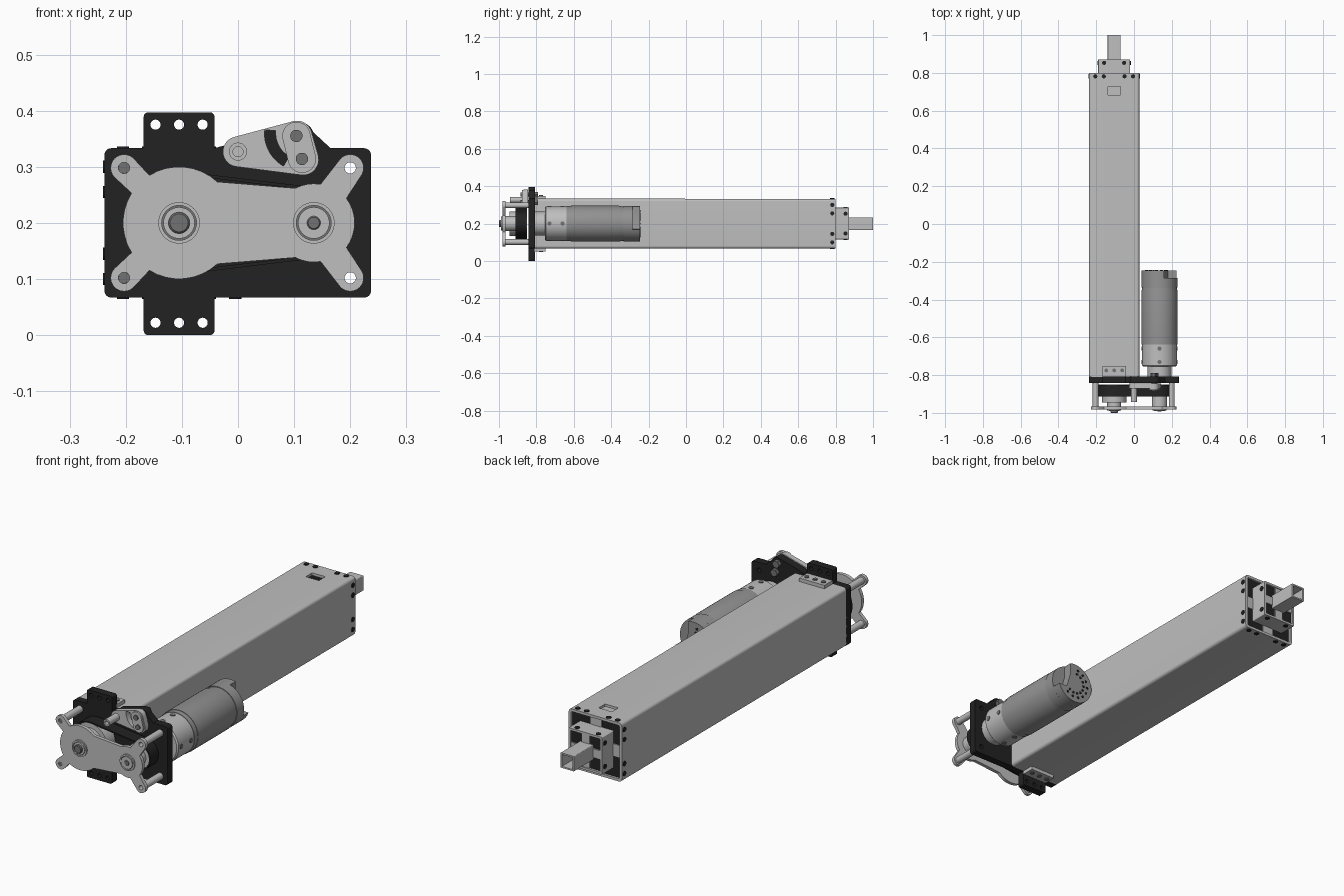
import bpy, bmesh
from math import cos, sin, radians, pi
from mathutils import Matrix, Vector

cube = bpy.data.objects.get("Cube")
if cube:
    bpy.data.objects.remove(cube, do_unlink=True)


def material(name, v):
    m = bpy.data.materials.new(name)
    m.use_nodes = True
    m.diffuse_color = (v, v, v, 1)
    node = next(n for n in m.node_tree.nodes if n.type == 'BSDF_PRINCIPLED')
    node.inputs["Base Color"].default_value = (v, v, v, 1)
    return m


ALU = material("light_grey_metal", 0.52)
MOTOR = material("motor_grey", 0.29)
STEEL = material("dark_steel", 0.17)
BLACK = material("black", 0.016)
made = []


def finish(name, bm, mat):
    bmesh.ops.remove_doubles(bm, verts=bm.verts, dist=1e-5)
    bmesh.ops.recalc_face_normals(bm, faces=bm.faces)
    me = bpy.data.meshes.new(name)
    bm.to_mesh(me)
    bm.free()
    me.materials.clear()
    me.materials.append(mat)
    ob = bpy.data.objects.new(name, me)
    bpy.context.collection.objects.link(ob)
    made.append(ob)
    return ob


def path(arcs):
    """Points along arcs (x, z, radius, start, end) joined by straight lines."""
    pts = []
    for x, z, r, *ang in arcs:
        if r == 0:
            pts.append((x, z))
            continue
        a, b = ang
        n = max(3, int(abs(b - a) / 9))
        for i in range(n + 1):
            t = radians(a + (b - a) * i / n)
            pts.append((x + r * cos(t), z + r * sin(t)))
    return pts


def circle(x, z, r):
    return path([(x, z, r, 0, 351)])


def square(x, z, h, r):
    k = h - r
    return path([(x + k, z + k, r, 0, 90), (x - k, z + k, r, 90, 180),
                 (x - k, z - k, r, 180, 270), (x + k, z - k, r, 270, 360)])


def slab(name, outline, holes, y0, y1, mat):
    """Flat profile with holes, extruded along y."""
    cu = bpy.data.curves.new(name, 'CURVE')
    cu.dimensions, cu.fill_mode = '2D', 'BOTH'
    cu.extrude = (y1 - y0) / 2
    for pts in [outline] + holes:
        sp = cu.splines.new('POLY')
        sp.points.add(len(pts) - 1)
        for p, (x, z) in zip(sp.points, pts):
            p.co = (x, z, 0, 1)
        sp.use_cyclic_u = True
    tmp = bpy.data.objects.new("profile", cu)
    bpy.context.collection.objects.link(tmp)
    dg = bpy.context.evaluated_depsgraph_get()
    me = bpy.data.meshes.new_from_object(tmp.evaluated_get(dg))
    bpy.data.objects.remove(tmp, do_unlink=True)
    me.transform(Matrix.Translation((0, (y0 + y1) / 2, 0)) @ Matrix.Rotation(pi / 2, 4, 'X'))
    bm = bmesh.new()
    bm.from_mesh(me)
    bpy.data.meshes.remove(me)
    return finish(name, bm, mat)


def turned(name, x, z, profile, mat, n=40):
    """Lathe shape about a y axis from (radius, y) pairs, capped at both ends."""
    bm = bmesh.new()
    rings = [[bm.verts.new((x + r * cos(2 * pi * i / n), y, z + r * sin(2 * pi * i / n)))
              for i in range(n)] for r, y in profile]
    for a, b in zip(rings, rings[1:]):
        for i in range(n):
            bm.faces.new((a[i], a[i - 1], b[i - 1], b[i]))
    bm.faces.new(rings[0])
    bm.faces.new(rings[-1])
    return finish(name, bm, mat)


def box(name, centre, size, mat):
    bm = bmesh.new()
    bmesh.ops.create_cube(bm, size=1, matrix=Matrix.Translation(centre) @ Matrix.Diagonal((*size, 1)))
    return finish(name, bm, mat)


def stud(name, loc, axis, r, depth, mat):
    bm = bmesh.new()
    q = Vector(axis).to_track_quat('Z', 'Y').to_matrix().to_4x4()
    bmesh.ops.create_cone(bm, cap_ends=True, segments=16, radius1=r, radius2=r,
                          depth=depth, matrix=Matrix.Translation(loc) @ q)
    return finish(name, bm, mat)


TX, MX, CZ = -0.105, 0.135, 0.2          # tube axis, motor axis, axis height
SIDES = [(1, 0), (-1, 0), (0, 1), (0, -1)]

# Outer tube with a window cut in the top
tube = slab("outer_tube", square(TX, CZ, 0.133, 0.014), [square(TX, CZ, 0.121, 0.006)], -0.81, 0.8, ALU)
cutter = box("window_cutter", (TX, 0.705, 0.33), (0.066, 0.046, 0.06), ALU)
cutter.hide_render = True
mod = tube.modifiers.new("window", 'BOOLEAN')
mod.object, mod.operation, mod.solver = cutter, 'DIFFERENCE', 'EXACT'
cut = bpy.data.meshes.new_from_object(tube.evaluated_get(bpy.context.evaluated_depsgraph_get()))
tube.modifiers.clear()
if len(cut.polygons) > 20:
    tube.data = cut
made.remove(cutter)
bpy.data.objects.remove(cutter, do_unlink=True)

# Telescoping inner tube, rod and guides
slab("inner_tube", square(TX, CZ, 0.085, 0.004), [square(TX, CZ, 0.075, 0.003)], 0.3, 0.872, ALU)
slab("rod", square(TX, CZ, 0.034, 0.003), [square(TX, CZ, 0.027, 0.002)], 0.3, 1.0, ALU)
slab("outer_guide", square(TX, CZ, 0.121, 0.006), [square(TX, CZ, 0.085, 0.003)], 0.74, 0.79, BLACK)
slab("inner_guide", square(TX, CZ, 0.075, 0.003), [square(TX, CZ, 0.034, 0.002)], 0.82, 0.862, BLACK)
for sx, sz in SIDES:
    for label, off, y, w, t in (("outer", 0.103, 0.772, 0.055, 0.034), ("inner", 0.055, 0.847, 0.04, 0.038)):
        box(label + "_guide_pad", (TX + sx * off, y, CZ + sz * off),
            (t if sx else w, 0.044, t if sz else w), ALU)
    # Guide screws around both tube ends
    for half, y, offs in ((0.133, 0.782, (0.055, 0.1)), (0.085, 0.853, (0.053,))):
        for o in [s * v for v in offs for s in (-1, 1)]:
            stud("guide_screw", (TX + sx * half + sz * o, y, CZ + sz * half + sx * o),
                 (sx, 0, sz), 0.011, 0.006, BLACK)

# Black mounting plate with tabs
TAB_X = (-0.147, -0.105, -0.063)
POSTS = [(-0.203, 0.298), (-0.203, 0.102), (0.2, 0.298), (0.2, 0.102)]
plate = path([
    (-0.226, 0.079, 0.012, 180, 270), (-0.168, 0.067, 0), (-0.16, 0.008, 0.008, 180, 270),
    (-0.05, 0.008, 0.008, 270, 360), (-0.042, 0.067, 0), (0.225, 0.079, 0.012, 270, 360),
    (0.225, 0.321, 0.012, 0, 90), (0.165, 0.333, 0), (0.108, 0.352, 0.028, 20, 105),
    (0, 0.327, 0.024, 105, 150), (-0.042, 0.333, 0), (-0.05, 0.389, 0.008, 0, 90),
    (-0.16, 0.389, 0.008, 90, 180), (-0.168, 0.333, 0), (-0.226, 0.321, 0.012, 90, 180)])
slab("mounting_plate", plate, [circle(x, z, 0.009) for x in TAB_X for z in (0.022, 0.375)]
     + [circle(x, z, 0.01) for x, z in POSTS], -0.843, -0.808, BLACK)
for s in (1, -1):
    box("tab_bracket", (TX, -0.78, CZ + s * 0.141), (0.126, 0.058, 0.016), ALU)
    for x in TAB_X:
        stud("bracket_screw", (x, -0.775, CZ + s * 0.15), (0, 0, s), 0.01, 0.006, STEEL)

# Front bearing plate with four arms on standoffs
front = path([
    (MX, CZ, 0.073, -37, 37), (0.2, 0.298, 0.024, -34, 146), (MX, CZ, 0.07, 80, 118),
    (TX, CZ, 0.1, 47, 122), (-0.203, 0.298, 0.024, 45, 225), (TX, CZ, 0.1, 148, 212),
    (-0.203, 0.102, 0.024, 135, 315), (TX, CZ, 0.1, 238, 313),
    (MX, CZ, 0.07, 242, 280), (0.2, 0.102, 0.024, 214, 394)])
slab("bearing_plate", front, [circle(x, z, 0.01) for x, z in POSTS], -0.982, -0.966, ALU)
for x, z in POSTS:
    slab("standoff", circle(x, z, 0.0155), [circle(x, z, 0.01)], -0.966, -0.843, ALU)
    if x < 0:
        turned("standoff_screw", x, z, [(0.01, -0.978), (0.01, -0.82)], STEEL, 16)

# Pulleys and belt; the angle is the tangent direction of the belt
def loop(big, small):
    return path([(TX, CZ, big, 83, 277), (MX, CZ, small, 277, 443)])


slab("belt", loop(0.092, 0.063), [loop(0.086, 0.057)], -0.912, -0.852, BLACK)
turned("large_pulley", TX, CZ, [(0.085, -0.85), (0.085, -0.91), (0.065, -0.91), (0.065, -0.945),
                                (0.037, -0.945), (0.037, -0.967)], ALU)
turned("small_pulley", MX, CZ, [(0.056, -0.85), (0.056, -0.91), (0.04, -0.91), (0.04, -0.967)], ALU)
for label, x, r, tip in (("large", TX, 0.019, -1.0), ("small", MX, 0.013, -0.992)):
    slab(label + "_bearing_rim", circle(x, CZ, 0.037), [circle(x, CZ, 0.031)], -0.988, -0.96, ALU)
    slab(label + "_bearing_gap", circle(x, CZ, 0.031), [circle(x, CZ, 0.028)], -0.984, -0.96, STEEL)
    turned(label + "_bearing_hub", x, CZ, [(0.028, -0.96), (0.028, -0.99)], ALU)
    turned(label + "_shaft", x, CZ, [(r, -0.95), (r, tip + 0.003), (r - 0.003, tip)], STEEL)

# Belt tensioner
TENS = [(0.104, 0.355), (0.114, 0.314)]
arm = path([(0, 0.327, 0.027, 105, 261), (0.116, 0.313, 0.028, 261, 375), (0.105, 0.355, 0.027, 15, 105)])
slot = path([(0.115, 0.36, 0.068, 175, 240), (0.115, 0.36, 0.048, 240, 175)])
slab("tensioner_arm", arm, [slot], -0.87, -0.845, ALU)
link = path([(*TENS[0], 0.025, 14, 194), (*TENS[1], 0.025, 194, 374)])
slab("tensioner_link", link, [], -0.878, -0.87, ALU)
slab("tensioner_post", circle(0, 0.327, 0.016), [circle(0, 0.327, 0.009)], -0.942, -0.845, ALU)
for x, z in TENS:
    turned("tensioner_bolt", x, z, [(0.011, -0.884), (0.011, -0.8)], STEEL, 20)
    turned("tensioner_nut", x, z, [(0.017, -0.808), (0.017, -0.79)], STEEL, 6)

# Gear motor
turned("gearbox_nose", MX, CZ, [(0.064, -0.81), (0.064, -0.75)], ALU)
turned("gearbox", MX, CZ, [(0.086, -0.755), (0.092, -0.749), (0.092, -0.638)], ALU)
turned("motor_can", MX, CZ, [(0.094, -0.638), (0.094, -0.615), (0.096, -0.615), (0.096, -0.36),
                             (0.092, -0.34), (0.092, -0.335)], MOTOR, 48)
turned("motor_cap", MX, CZ, [(0.095, -0.335), (0.095, -0.285)], MOTOR, 48)
cap_end = path([(MX, CZ, 0.095, 75, 340), (MX + 0.045, CZ - 0.03, 0), (MX + 0.025, CZ + 0.04, 0)])
slab("motor_cap_end", cap_end, [], -0.285, -0.245, MOTOR)
for sx, sz in SIDES:
    for y in (-0.73, -0.66):
        stud("gearbox_screw", (MX + sx * 0.091, y, CZ + sz * 0.091), (sx, 0, sz), 0.011, 0.006, STEEL)
for i in range(9):
    a = radians(105 + 25 * i)
    for r in (0.05, 0.07):
        stud("cap_vent", (MX + r * cos(a), -0.245, CZ + r * sin(a)), (0, 1, 0), 0.006, 0.004, BLACK)

# Smooth round faces, keep edges sharp
bpy.ops.object.select_all(action='DESELECT')
for ob in made:
    ob.select_set(True)
bpy.context.view_layer.objects.active = made[0]
bpy.ops.object.shade_smooth_by_angle(angle=radians(30))
